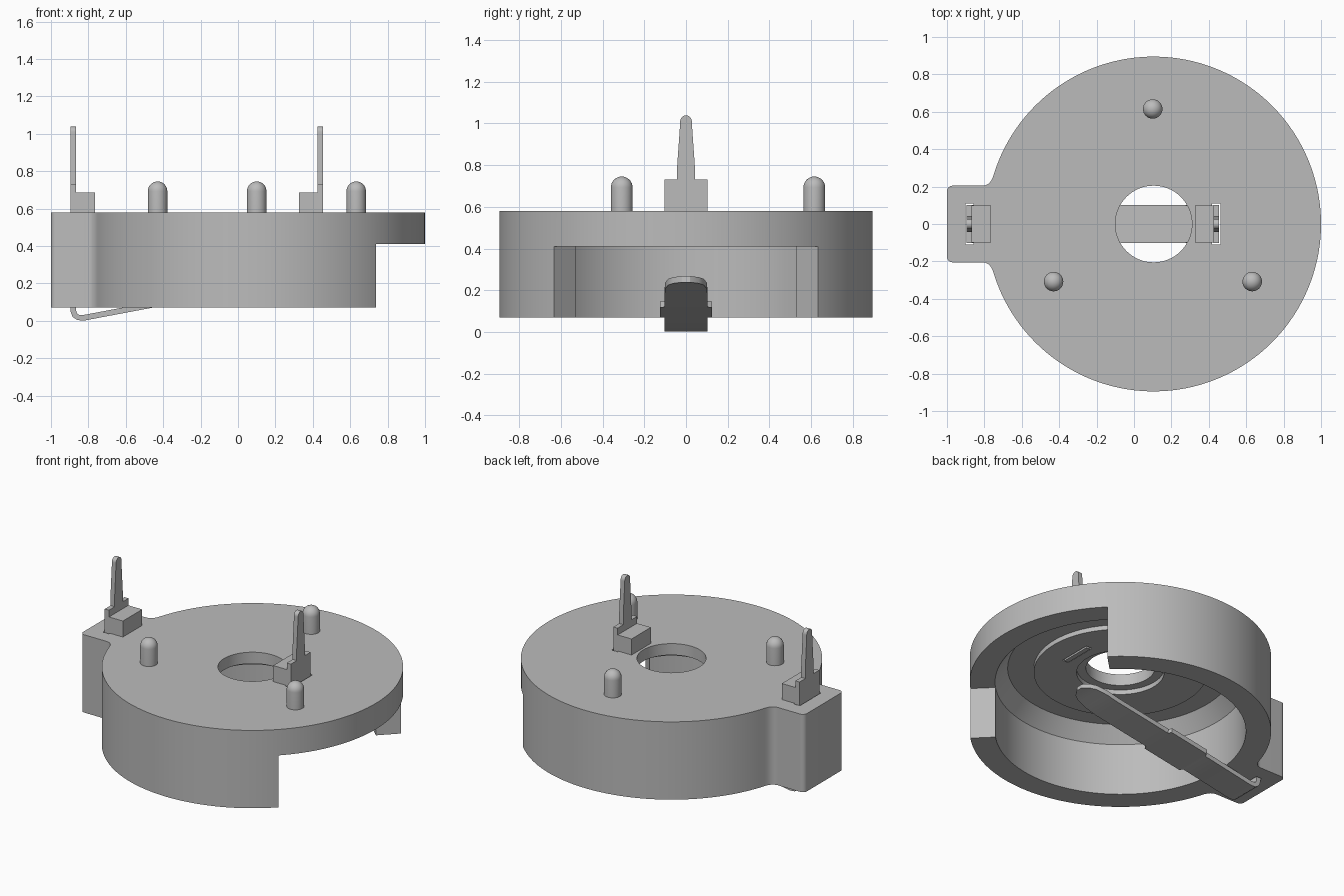
import bpy, bmesh, math
from mathutils import Vector

cube = bpy.data.objects.get("Cube")
if cube:
    bpy.data.objects.remove(cube)

CX, R = 0.105, 0.895            # disc centre and radius
BASE, TOP = 0.07, 0.58          # housing bottom and top

grey = bpy.data.materials.new("plain_grey")
grey.use_nodes = True
grey.diffuse_color = (0.5, 0.5, 0.5, 1)
grey.node_tree.nodes["Principled BSDF"].inputs["Base Color"].default_value = (0.5, 0.5, 0.5, 1)


def finish(name, bm):
    bmesh.ops.recalc_face_normals(bm, faces=bm.faces)
    mesh = bpy.data.meshes.new(name)
    bm.to_mesh(mesh)
    bm.free()
    mesh.materials.append(grey)
    obj = bpy.data.objects.new(name, mesh)
    bpy.context.collection.objects.link(obj)
    smooth(mesh)
    return obj


def smooth(mesh):
    for p in mesh.polygons:
        p.use_smooth = True
    mesh.set_sharp_from_angle(angle=math.radians(30))


def extrude(name, points, vec):
    """Closed outline of 3D points pushed along vec."""
    bm = bmesh.new()
    face = bm.faces.new([bm.verts.new(p) for p in points])
    new = bmesh.ops.extrude_face_region(bm, geom=[face])["geom"]
    bmesh.ops.translate(bm, vec=vec, verts=[v for v in new if isinstance(v, bmesh.types.BMVert)])
    return finish(name, bm)


def box(name, x0, x1, half_y, z0, z1):
    pts = [(x0, -half_y, z0), (x1, -half_y, z0), (x1, half_y, z0), (x0, half_y, z0)]
    return extrude(name, pts, (0, 0, z1 - z0))


def lathe(name, profile, x, y, steps):
    """Profile of (radius, z), from axis to axis, spun about a vertical axis."""
    bm = bmesh.new()
    verts = [bm.verts.new((x + r, y, z)) for r, z in profile]
    edges = [bm.edges.new(pair) for pair in zip(verts, verts[1:])]
    bmesh.ops.spin(bm, geom=verts + edges, cent=(x, y, 0), axis=(0, 0, 1),
                   angle=math.tau, steps=steps)
    bmesh.ops.remove_doubles(bm, verts=bm.verts, dist=1e-5)
    return finish(name, bm)


def cut(obj, cutter):
    mod = obj.modifiers.new("cut", "BOOLEAN")
    mod.operation, mod.solver, mod.object = "DIFFERENCE", "EXACT", cutter
    bpy.context.view_layer.update()
    graph = bpy.context.evaluated_depsgraph_get()
    mesh = bpy.data.meshes.new_from_object(obj.evaluated_get(graph))
    obj.modifiers.clear()
    obj.data = mesh
    bpy.data.objects.remove(cutter)


# Housing outline: disc with a rounded tab on the -x side
half = []
end = math.pi - math.asin(0.26 / R)
for i in range(65):
    a = end * i / 64
    half.append((CX + R * math.cos(a), R * math.sin(a)))
start, ctrl, stop = Vector(half[-1]), Vector((-0.768, 0.205)), Vector((-0.81, 0.205))
for i in range(1, 7):
    t = i / 6
    half.append(tuple(start * (1 - t) ** 2 + ctrl * 2 * t * (1 - t) + stop * t * t))
for i in range(7):
    a = math.pi / 2 * (1 + i / 6)
    half.append((-0.97 + 0.03 * math.cos(a), 0.175 + 0.03 * math.sin(a)))
outline = half + [(x, -y) for x, y in reversed(half[1:])]
housing = extrude("housing", [(x, y, BASE) for x, y in outline], (0, 0, TOP - BASE))

# Cell cavity with a chamfered roof and a raised annular land
cut(housing, lathe("cavity_cutter", [(0, -0.1), (0.745, -0.1), (0.745, 0.41), (0.67, 0.505),
                                     (0.515, 0.505), (0.515, 0.475), (0.26, 0.475),
                                     (0.26, 0.505), (0, 0.505)], CX, 0, 128))
cut(housing, lathe("hole_cutter", [(0, 0.3), (0.205, 0.3), (0.205, 0.8), (0, 0.8)], CX, 0, 64))

# Quarter opening in the wall for inserting the cell
cut(housing, extrude("opening_cutter", [(CX, 0, -0.1), (CX + 1.2, -1.2, -0.1),
                                        (CX + 1.2, 1.2, -0.1)], (0, 0, 0.51)))

# Terminal slots
for x in (-0.88, 0.44):
    cut(housing, box("slot_cutter", x - 0.022, x + 0.022, 0.11, -0.1, 0.8))
smooth(housing.data)

# Locating pegs with domed tops
dome = [(0.052 * math.cos(a), 0.693 + 0.052 * math.sin(a))
        for a in (math.pi / 2 * i / 8 for i in range(8))]
for i, (x, y) in enumerate([(0.1, 0.615), (-0.43, -0.308), (0.632, -0.308)]):
    lathe(f"locating_peg_{i + 1}", [(0, TOP - 0.01), (0.052, TOP - 0.01)] + dome + [(0, 0.745)],
          x, y, 32)

# Terminals: wide shoulder, tapering pin with a rounded tip
for name, x, low, block in (("outer", -0.88, 0.05, (-0.866, -0.765)),
                            ("inner", 0.44, 0.47, (0.325, 0.426))):
    side = [(0.102, low), (0.102, 0.73), (0.042, 0.73), (0.042, 0.8), (0.028, 1.0)]
    side += [(0.028 * math.cos(a), 1.01 + 0.028 * math.sin(a))
             for a in (math.pi / 2 * i / 6 for i in range(6))]
    shape = side + [(0, 1.038)] + [(-y, z) for y, z in reversed(side)]
    extrude(name + "_terminal", [(x - 0.015, y, z) for y, z in shape], (0.03, 0, 0))
    box(name + "_terminal_block", *block, 0.1, TOP - 0.01, 0.685)

# Spring contact: stations of (x, z, half width) along the strip
stations = [(-0.88, 0.09, 0.102), (-0.88, 0.05, 0.102), (-0.872, 0.03, 0.102),
            (-0.855, 0.018, 0.102), (-0.825, 0.016, 0.102), (-0.47, 0.083, 0.102),
            (-0.46, 0.085, 0.125), (-0.19, 0.132, 0.125), (-0.18, 0.134, 0.102),
            (0.2, 0.2, 0.102), (0.29, 0.222, 0.1), (0.36, 0.24, 0.085),
            (0.4, 0.248, 0.06), (0.425, 0.253, 0.02)]
bm = bmesh.new()
rings = []
for i, (x, z, w) in enumerate(stations):
    a, b = stations[max(i - 1, 0)], stations[min(i + 1, len(stations) - 1)]
    d = Vector((b[0] - a[0], 0, b[1] - a[1])).normalized()
    n = Vector((-d.z, 0, d.x)) * 0.015
    p = Vector((x, 0, z))
    rings.append([bm.verts.new(p + n * s + Vector((0, w * t, 0)))
                  for s, t in ((1, -1), (1, 1), (-1, 1), (-1, -1))])
for r0, r1 in zip(rings, rings[1:]):
    for k in range(4):
        bm.faces.new((r0[k], r0[(k + 1) % 4], r1[(k + 1) % 4], r1[k]))
bm.faces.new(rings[0])
bm.faces.new(rings[-1])
finish("spring_contact", bm)
